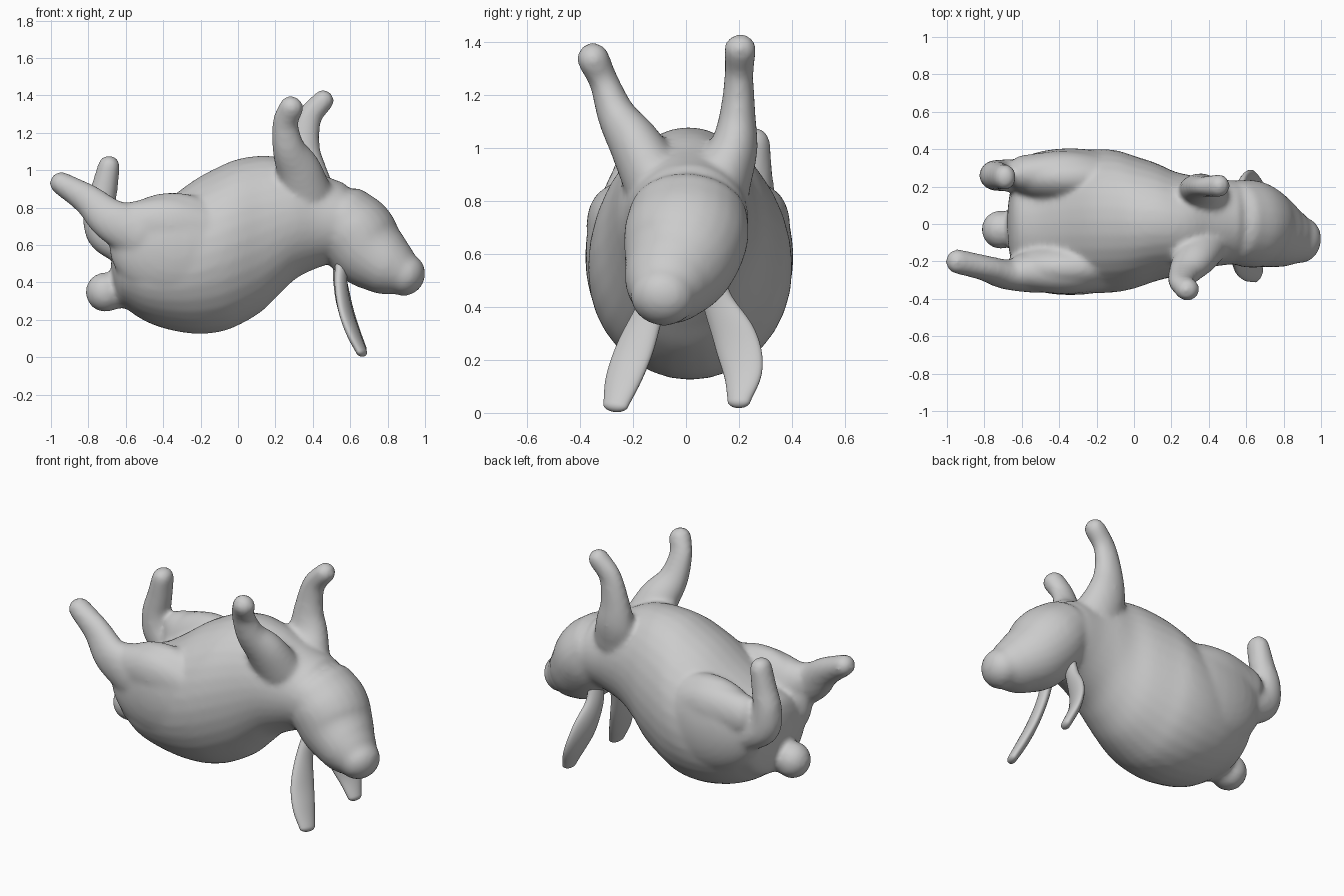
import bpy, bmesh, math
from mathutils import Vector, Matrix


def spline(pts, n):
    """Catmull-Rom through rows of numbers."""
    rows = [Vector(p) for p in pts]
    ext = [rows[0] * 2 - rows[1]] + rows + [rows[-1] * 2 - rows[-2]]
    out = []
    for i in range(len(rows) - 1):
        a, b, c, d = ext[i:i + 4]
        for k in range(n):
            t = k / n
            out.append(0.5 * (2 * b + (c - a) * t + (2 * a - 5 * b + 4 * c - d) * t * t
                              + (3 * b - a - 3 * c + d) * t ** 3))
    return out + [rows[-1]]


def limb(bm, pts, side=(0, 1, 0), cap=(1, 1), seg=24, axis=None):
    """Round-ended tube; each point is x, y, z, radius along side, other radius."""
    rows = spline(pts, 6)
    cen = [Vector(r[:3]) for r in rows]
    rad = [(r[3], r[4]) for r in rows]
    tan = [Vector(axis) if axis else
           (cen[min(i + 1, len(cen) - 1)] - cen[max(i - 1, 0)]).normalized() for i in range(len(cen))]
    rings = [(c, r[0], r[1], t) for c, r, t in zip(cen, rad, tan)]

    def end(i, sign, f):
        res = []
        for k in range(1, 6):
            a = k / 5 * math.radians(84)
            off = tan[i] * sign * min(rad[i]) * f * math.sin(a)
            res.append((cen[i] + off, rad[i][0] * math.cos(a), rad[i][1] * math.cos(a), tan[i]))
        return res
    rings = end(0, -1, cap[0])[::-1] + rings + end(-1, 1, cap[1])
    loops = []
    for c, ra, rb, t in rings:
        s = Vector(side)
        s = (s - t * s.dot(t)).normalized()
        u = t.cross(s)
        loops.append([bm.verts.new(c + s * ra * math.cos(j * math.tau / seg) + u * rb * math.sin(j * math.tau / seg))
                      for j in range(seg)])
    for p, q in zip(loops, loops[1:]):
        for j in range(seg):
            bm.faces.new((p[j], p[(j + 1) % seg], q[(j + 1) % seg], q[j]))
    bm.faces.new(loops[0][::-1])
    bm.faces.new(loops[-1])


def ball(bm, loc, radii, tilt=0):
    m = Matrix.Translation(loc) @ Matrix.Rotation(tilt, 4, 'Y') @ Matrix.Diagonal((*radii, 1))
    bmesh.ops.create_uvsphere(bm, u_segments=32, v_segments=20, radius=1, matrix=m)


def finish(bm, name, voxel, smooth):
    bmesh.ops.recalc_face_normals(bm, faces=bm.faces)
    me = bpy.data.meshes.new(name)
    bm.to_mesh(me)
    bm.free()
    ob = bpy.data.objects.new(name, me)
    bpy.context.collection.objects.link(ob)
    if voxel:
        r = ob.modifiers.new("fuse", 'REMESH')
        r.mode, r.voxel_size, r.use_smooth_shade = 'VOXEL', voxel, True
        s = ob.modifiers.new("soften", 'SMOOTH')
        s.factor, s.iterations = 0.5, smooth
    me.polygons.foreach_set("use_smooth", [True] * len(me.polygons))
    return ob


bm = bmesh.new()
# trunk, rump to neck: x, middle y, bottom z, top z, half width
trunk = [(-0.60, 0, 0.26, 0.71, 0.29), (-0.50, 0, 0.195, 0.76, 0.335), (-0.38, 0.01, 0.15, 0.84, 0.365),
         (-0.23, 0.015, 0.125, 0.95, 0.385), (-0.10, 0.015, 0.135, 1.02, 0.38), (0.0, 0.01, 0.17, 1.06, 0.355),
         (0.12, 0.01, 0.24, 1.078, 0.315), (0.22, 0, 0.335, 1.07, 0.28), (0.31, 0, 0.42, 1.045, 0.26),
         (0.42, 0.005, 0.475, 0.99, 0.235), (0.53, 0.01, 0.51, 0.945, 0.225)]
limb(bm, [(x, y, (b + t) / 2, w, (t - b) / 2) for x, y, b, t, w in trunk], cap=(0.35, 0.5), seg=32, axis=(1, 0, 0))
# head, bent down to the snout
limb(bm, [(0.55, 0.01, 0.745, 0.225, 0.195), (0.625, 0.0, 0.665, 0.235, 0.215), (0.70, -0.025, 0.57, 0.215, 0.205),
          (0.79, -0.06, 0.50, 0.178, 0.172), (0.845, -0.075, 0.467, 0.153, 0.148),
          (0.895, -0.087, 0.44, 0.125, 0.115)], cap=(0.6, 0.9))
# haunches
for y, w in ((-0.235, 0.145), (0.25, 0.155)):
    ball(bm, (-0.34, y, 0.59), (0.35, w, 0.29), 0.08)
    limb(bm, [(-0.14, y * 1.05, 0.66, 0.10, 0.14), (-0.36, y * 1.13, 0.71, 0.11, 0.15),
              (-0.58, y * 1.08, 0.70, 0.10, 0.13)])
# hind feet
limb(bm, [(-0.52, -0.28, 0.66, 0.09, 0.14), (-0.68, -0.27, 0.735, 0.08, 0.115),
          (-0.80, -0.235, 0.84, 0.068, 0.085), (-0.945, -0.20, 0.93, 0.066, 0.062)])
limb(bm, [(-0.58, 0.26, 0.58, 0.09, 0.10), (-0.71, 0.26, 0.66, 0.085, 0.10), (-0.74, 0.26, 0.78, 0.08, 0.085),
          (-0.715, 0.255, 0.90, 0.072, 0.072), (-0.69, 0.25, 1.02, 0.068, 0.06)])
# front legs
limb(bm, [(0.36, -0.12, 0.88, 0.12, 0.14), (0.32, -0.19, 1.01, 0.10, 0.12), (0.27, -0.26, 1.12, 0.075, 0.088),
          (0.253, -0.31, 1.25, 0.056, 0.07), (0.285, -0.35, 1.335, 0.062, 0.066)])
limb(bm, [(0.37, 0.13, 0.88, 0.12, 0.15), (0.355, 0.18, 1.00, 0.092, 0.12), (0.35, 0.195, 1.13, 0.068, 0.088),
          (0.38, 0.20, 1.28, 0.055, 0.068), (0.455, 0.205, 1.372, 0.062, 0.058)])
# tail
limb(bm, [(-0.52, -0.02, 0.39, 0.11, 0.12), (-0.64, -0.025, 0.36, 0.09, 0.10), (-0.71, -0.03, 0.348, 0.105, 0.107)])
finish(bm, "body", 0.015, 10)

# ears, flat and hanging
ears = {
    "ear_near": [(0.56, -0.07, 0.54, 0.045, 0.035), (0.55, -0.13, 0.40, 0.055, 0.03),
                 (0.575, -0.19, 0.25, 0.075, 0.03), (0.615, -0.235, 0.13, 0.072, 0.03),
                 (0.66, -0.265, 0.03, 0.05, 0.025)],
    "ear_far": [(0.55, 0.09, 0.55, 0.045, 0.035), (0.545, 0.12, 0.42, 0.06, 0.032),
                (0.57, 0.185, 0.28, 0.085, 0.03), (0.61, 0.215, 0.16, 0.078, 0.028),
                (0.66, 0.20, 0.045, 0.045, 0.025)],
}
for name, pts in ears.items():
    bm = bmesh.new()
    limb(bm, pts, side=(0.35, 1, 0), cap=(1, 1.1))
    finish(bm, name, 0, 0)
